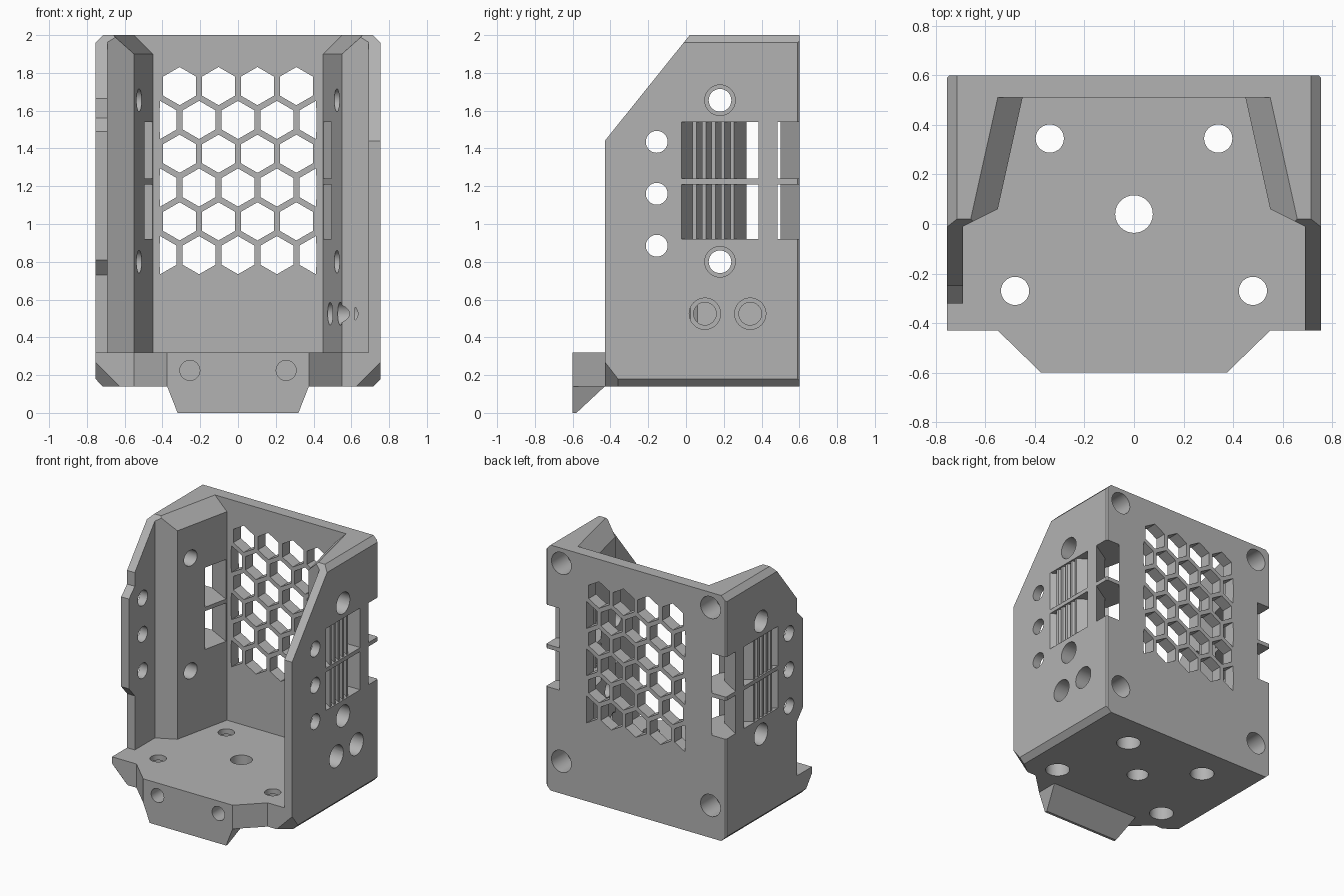
import bpy, bmesh, math
from mathutils import Vector

if "Cube" in bpy.data.objects:
    bpy.data.objects.remove(bpy.data.objects["Cube"], do_unlink=True)

grey = bpy.data.materials.new("matte grey")
grey.use_nodes = True
GREY = (0.45, 0.45, 0.45, 1)
grey.diffuse_color = GREY
grey.node_tree.nodes["Principled BSDF"].inputs["Base Color"].default_value = GREY

FLOOR, BASE, TOP = 0.32, 0.14, 2.0
SIDE, BACK, FRONT = 0.755, 0.6, -0.43
VENTS = ((0.92, 1.21), (1.24, 1.54))


def prism(bm, pts, axis, a, b, s=1):
    """Extrude a 2D outline along an axis; s = -1 mirrors it in x."""
    place = {"x": lambda u, v, w: (w * s, u, v),
             "y": lambda u, v, w: (u * s, w, v),
             "z": lambda u, v, w: (u * s, v, w)}[axis]
    low = [bm.verts.new(place(u, v, a)) for u, v in pts]
    high = [bm.verts.new(place(u, v, b)) for u, v in pts]
    bm.faces.new(low)
    bm.faces.new(high)
    for i in range(len(pts)):
        j = (i + 1) % len(pts)
        bm.faces.new((low[i], low[j], high[j], high[i]))


def hull(bm, pts):
    verts = [bm.verts.new(p) for p in pts]
    bmesh.ops.convex_hull(bm, input=verts)


def ring(u, v, r, n=32, turn=0.0):
    return [(u + r * math.cos(2 * math.pi * i / n + turn),
             v + r * math.sin(2 * math.pi * i / n + turn)) for i in range(n)]


def make(name, build):
    """Make an object from a function that fills a bmesh."""
    bm = bmesh.new()
    build(bm)
    bmesh.ops.recalc_face_normals(bm, faces=bm.faces)
    mesh = bpy.data.meshes.new(name)
    bm.to_mesh(mesh)
    bm.free()
    mesh.materials.append(grey)
    obj = bpy.data.objects.new(name, mesh)
    bpy.context.collection.objects.link(obj)
    return obj


def combine(target, operation, build):
    tool = make("helper", build)
    tool.hide_render = True
    mod = target.modifiers.new("combine", "BOOLEAN")
    mod.operation, mod.object, mod.solver = operation, tool, "EXACT"
    bpy.context.view_layer.objects.active = target
    bpy.ops.object.modifier_apply(modifier=mod.name)
    bpy.data.objects.remove(tool, do_unlink=True)


def both(bm, pts, axis, a, b):
    for s in (1, -1):
        prism(bm, pts, axis, a, b, s)


# Back wall, side walls and thick pillars as one U-shaped plan
half = [(0.45, 0.51), (0.55, 0.06), (0.69, -0.01), (0.69, FRONT),
        (SIDE, FRONT), (SIDE, 0.59), (0.745, BACK)]
plan = half + [(-x, y) for x, y in reversed(half)]
body = make("bracket_body", lambda bm: prism(bm, plan, "z", BASE, TOP))

# Floor with angled nose
nose = [(SIDE, 0.59), (SIDE, FRONT), (0.55, FRONT), (0.375, -0.6)]
deck = [(0.745, BACK)] + nose + [(-x, y) for x, y in reversed(nose)] + [(-0.745, BACK)]
combine(body, "UNION", lambda bm: prism(bm, deck, "z", BASE, FLOOR))

# Wedge lip hanging under the nose
combine(body, "UNION", lambda bm: hull(bm, [
    (s * x, y, z) for s in (1, -1) for x, y, z in
    ((0.375, -0.6, BASE), (0.375, FRONT, BASE), (0.32, -0.6, 0), (0.32, -0.58, 0),
     (0.375, -0.6, 0.16), (0.375, FRONT, 0.16))]))


# Sloped front edge of each side wall; one side is stepped back
def wall_fronts(bm):
    prism(bm, [(-0.7, 1.104), (0.1, 2.1), (-0.7, 2.1)], "x", 0.5, 1)
    step = [(0.1, 2.1), (-0.25, 1.664), (-0.25, 1.56), (-0.32, 1.49), (-0.32, 0.81),
            (-0.25, 0.73), (-0.25, FLOOR), (-0.7, FLOOR), (-0.7, 2.1)]
    prism(bm, step, "x", 0.6, 1, -1)


combine(body, "DIFFERENCE", wall_fronts)


# Chamfers along the outer top and bottom edges
def edge_chamfers(bm):
    both(bm, [(0.695, 2.02), (0.775, 1.94), (0.8, 2.02)], "y", -1, 1)
    both(bm, [(0.695, 0.12), (0.775, 0.2), (0.8, 0.12)], "y", -1, 1)


combine(body, "DIFFERENCE", edge_chamfers)


# Chamfer on the top inner edge of the pillars, and bottom front corners
def pillar_chamfers(bm):
    for s in (1, -1):
        hull(bm, [(s * (x + d), y, z) for d, y in ((0, 0.51), (0.136, -0.1))
                  for x, z in ((0.6, 2.05), (0.43, 1.88), (0.43, 2.05))])


def corner_chamfers(bm):
    for s in (1, -1):
        x, y, z = SIDE + 0.05, FRONT - 0.05, BASE - 0.05
        hull(bm, [(s * x, y, z), (s * (x - 0.294), y, z),
                  (s * x, y + 0.229, z), (s * x, y, z + 0.294)])


combine(body, "DIFFERENCE", pillar_chamfers)
combine(body, "DIFFERENCE", corner_chamfers)


# Honeycomb grille in the back wall, trimmed to a straight edge
def honeycomb(bm):
    for row in range(6):
        count = 4 + row % 2
        for i in range(count):
            x = (i - (count - 1) / 2) * 0.206
            cell = ring(x, 1.73 - 0.179 * row, 0.101, 6, math.pi / 6)
            cell = [(max(-0.415, min(0.415, u)), v) for u, v in cell]
            # merge corners that the trim has stacked together
            cell = [p for k, p in enumerate(cell)
                    if (Vector(p) - Vector(cell[k - 1])).length > 0.001]
            prism(bm, cell, "y", 0.4, 0.7)


combine(body, "DIFFERENCE", honeycomb)

# Side vents through the pillars, and notches from the rear corners
window = [(0.8, -0.025), (SIDE, -0.025), (0.66, 0.035), (0.495, 0.31),
          (0.42, 0.33), (0.42, 0.385), (0.8, 0.385)]
notch = [(SIDE, 0.485), (0.8, 0.485), (0.8, 0.65), (0.64, 0.65), (0.64, BACK),
         (0.43, 0.49), (0.42, 0.33), (0.5, 0.33)]
for outline in (window, notch):
    combine(body, "DIFFERENCE", lambda bm: [
        both(bm, outline, "z", a, b) for a, b in VENTS])


# Through holes
def bores(bm):
    for z in (0.885, 1.16, 1.435):
        both(bm, ring(-0.155, z, 0.058), "x", 0.6, 0.9)
    for z in (0.8, 1.655):
        both(bm, ring(0.18, z, 0.06), "x", 0.4, 0.9)
    for y in (0.1, 0.34):
        prism(bm, ring(y, 0.525, 0.06), "x", 0.4, 0.9)
    for x, y in ((0.48, -0.27), (0.34, 0.345)):
        both(bm, ring(x, y, 0.057), "z", 0.05, 0.4)
    prism(bm, ring(0, 0.04, 0.076), "z", 0.05, 0.4)


# Wider recesses for screw heads, and blind holes in back and nose
def recesses(bm):
    for z in (0.8, 1.655):
        both(bm, ring(0.18, z, 0.081), "x", 0.62, 0.9)
    for y in (0.1, 0.34):
        prism(bm, ring(y, 0.525, 0.083), "x", 0.62, 0.9)
    for x, y in ((0.48, -0.27), (0.34, 0.345)):
        both(bm, ring(x, y, 0.085), "z", 0.05, 0.28)
    for z in (0.385, 1.885):
        both(bm, ring(0.625, z, 0.083), "y", 0.42, 0.7)
    both(bm, ring(0.255, 0.225, 0.053), "y", -0.7, -0.42)


combine(body, "DIFFERENCE", bores)
combine(body, "DIFFERENCE", recesses)


# Slanted fins standing in the side vents
def fins(bm, s):
    for i in range(5):
        y = 0.035 + 0.05 * i
        blade = [(0.745, y), (0.745, y + 0.02), (0.645, y + 0.085), (0.645, y + 0.065)]
        for a, b in VENTS:
            prism(bm, blade, "z", a - 0.01, b + 0.01, s)


left = make("left_vent_fins", lambda bm: fins(bm, 1))
right = make("right_vent_fins", lambda bm: fins(bm, -1))

# Smooth bores, sharp edges
bpy.ops.object.select_all(action="DESELECT")
for obj in (body, left, right):
    obj.select_set(True)
bpy.context.view_layer.objects.active = body
bpy.ops.object.shade_smooth_by_angle(angle=math.radians(25))
